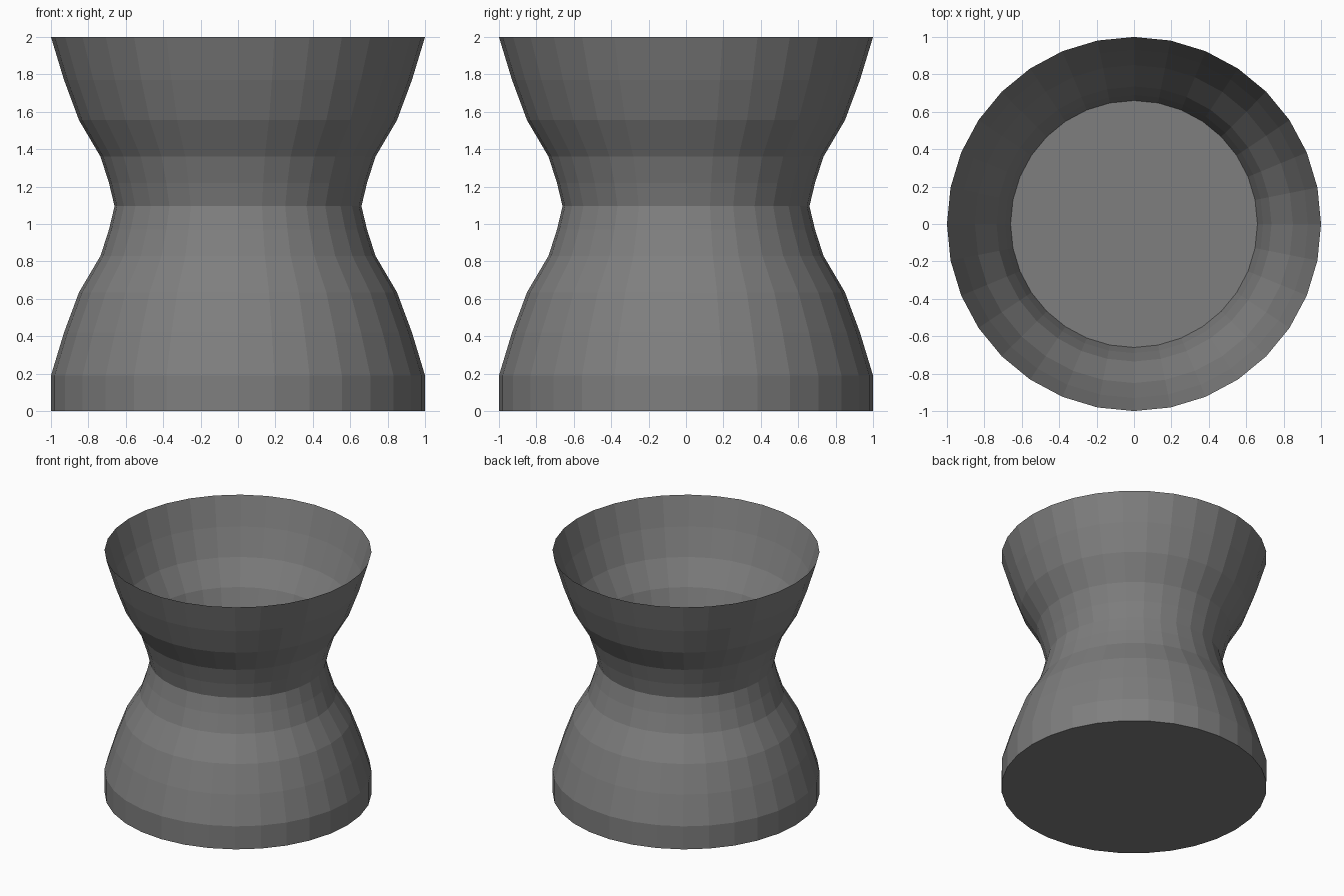
import bpy, bmesh
from math import cos, sin, tau

cube = bpy.data.objects.get("Cube")
if cube:
    bpy.data.objects.remove(cube, do_unlink=True)

SIDES = 32
WAIST = 1.095
# Flare away from the waist: (radius, distance from waist)
FLARE = [(0.66, 0), (0.69, 0.125), (0.735, 0.265),
         (0.85, 0.46), (0.93, 0.675), (1.0, 0.905)]

grey = bpy.data.materials.new("mid grey")
grey.use_nodes = True
colour = (0.21, 0.21, 0.21, 1)
grey.diffuse_color = colour
bsdf = next(n for n in grey.node_tree.nodes if n.type == "BSDF_PRINCIPLED")
bsdf.inputs["Base Color"].default_value = colour
bsdf.inputs["Roughness"].default_value = 0.8


def lathe(name, profile, cap):
    """Flat-shaded lathe of a bottom-to-top profile, closed at its lowest ring."""
    bm = bmesh.new()
    rings = [[bm.verts.new((r * cos(tau * i / SIDES), r * sin(tau * i / SIDES), z))
              for i in range(SIDES)] for r, z in profile]
    for low, high in zip(rings, rings[1:]):
        for i in range(SIDES):
            j = (i + 1) % SIDES
            bm.faces.new((low[i], low[j], high[j], high[i]))
    bm.faces.new(rings[0] if cap == "up" else rings[0][::-1])
    mesh = bpy.data.meshes.new(name)
    bm.to_mesh(mesh)
    bm.free()
    mesh.materials.append(grey)
    obj = bpy.data.objects.new(name, mesh)
    bpy.context.collection.objects.link(obj)
    return obj


# Base: straight foot, then the flare mirrored downwards from the waist
lathe("base", [(1.0, 0)] + [(r, WAIST - d) for r, d in reversed(FLARE)], "down")
# Open bowl: thin flared wall with a flat floor at the waist
lathe("bowl", [(r, WAIST + d) for r, d in FLARE], "up")
